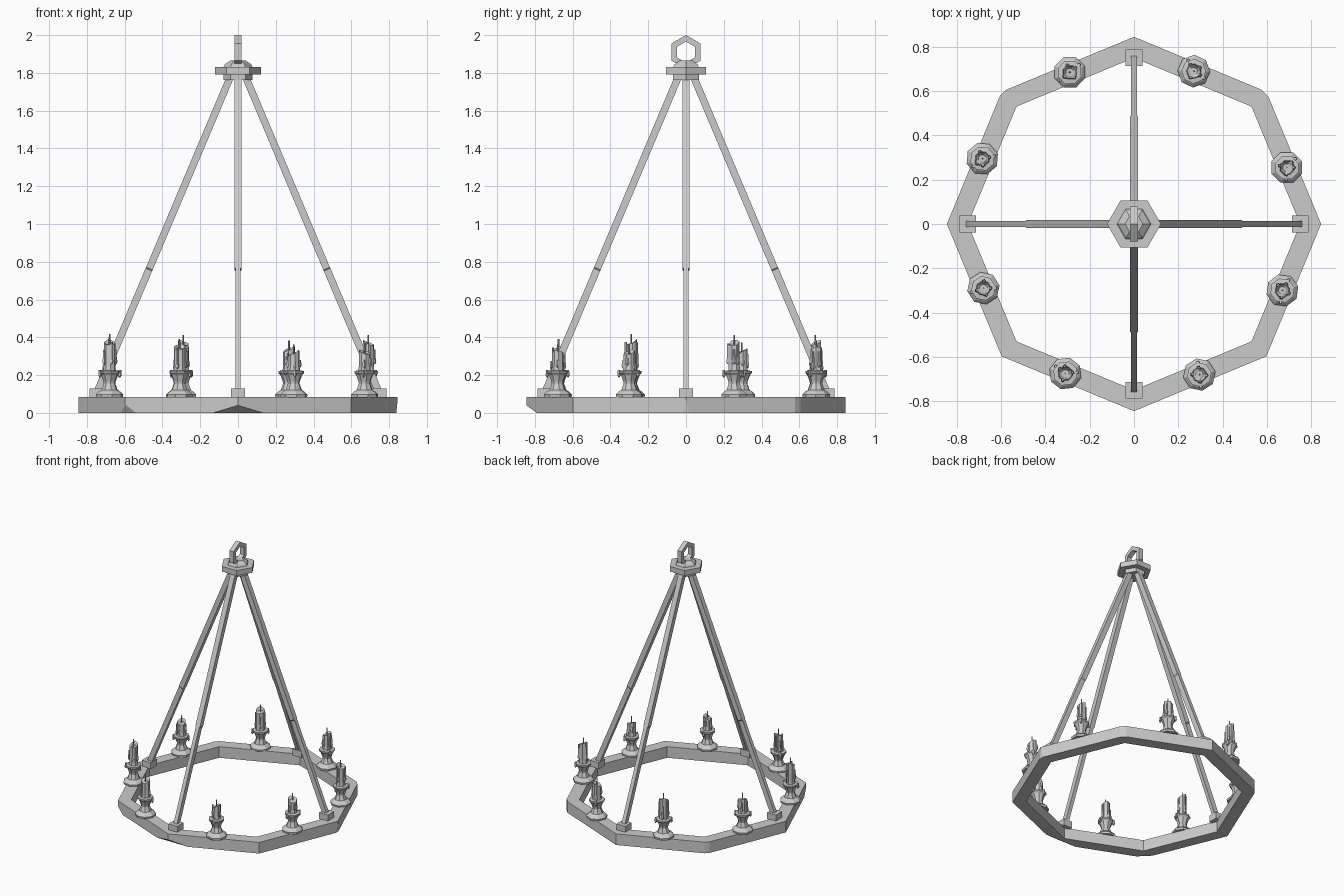
import bpy, bmesh, math, random
from math import cos, sin, pi, radians
from mathutils import Vector

if "Cube" in bpy.data.objects:
    bpy.data.objects.remove(bpy.data.objects["Cube"])

random.seed(4)


def make(name, bm):
    bmesh.ops.recalc_face_normals(bm, faces=bm.faces[:])
    me = bpy.data.meshes.new(name)
    bm.to_mesh(me)
    bm.free()
    ob = bpy.data.objects.new(name, me)
    bpy.context.collection.objects.link(ob)
    return ob


def lathe(bm, profile, n, cx=0, cy=0, z0=0, rot=0):
    """Capped faceted solid from (radius, height) pairs."""
    rings = [[bm.verts.new((cx + r * cos(rot + 2 * pi * i / n),
                            cy + r * sin(rot + 2 * pi * i / n), z0 + z))
              for i in range(n)] for r, z in profile]
    for a, b in zip(rings, rings[1:]):
        for i in range(n):
            j = (i + 1) % n
            bm.faces.new((a[i], a[j], b[j], b[i]))
    bm.faces.new(rings[0][::-1])
    bm.faces.new(rings[-1])
    return rings


def hollow(bm, n, r_out, r_in, lo, hi, place):
    """Flat polygon frame, place(angle, radius, depth) gives each point."""
    loops = [[bm.verts.new(place(2 * pi * i / n, r, d)) for i in range(n)]
             for r, d in ((r_out, lo), (r_out, hi), (r_in, hi), (r_in, lo))]
    for k in range(4):
        a, b = loops[k], loops[(k + 1) % 4]
        for i in range(n):
            j = (i + 1) % n
            bm.faces.new((a[i], a[j], b[j], b[i]))


def chip(bm, point, normal):
    bmesh.ops.bisect_plane(bm, geom=bm.verts[:] + bm.edges[:] + bm.faces[:],
                           plane_co=point, plane_no=normal, clear_outer=True)
    bmesh.ops.holes_fill(bm, edges=[e for e in bm.edges if e.is_boundary], sides=0)


# Octagonal wooden ring with chipped corners
bm = bmesh.new()
hollow(bm, 8, 0.845, 0.75, 0, 0.085, lambda a, r, d: (r * cos(a), r * sin(a), d))
for deg, r, slope in ((-90, 0.79, 0.055), (-135, 0.822, 0.02), (0, 0.838, 0.004),
                      (45, 0.836, 0.0), (135, 0.838, 0.0)):
    a = radians(deg)
    chip(bm, (r * cos(a), r * sin(a), 0), (0.04 * cos(a), 0.04 * sin(a), -slope))
make("ring", bm)

# Four feet blocks and stepped hanging rods
for k in range(4):
    a = k * pi / 2
    out, side = Vector((cos(a), sin(a), 0)), Vector((-sin(a), cos(a), 0))
    bm = bmesh.new()
    lathe(bm, [(0.053, 0.08), (0.053, 0.13)], 4, 0.75 * cos(a), 0.75 * sin(a), 0, pi / 4)
    make(f"rod_foot_{k + 1}", bm)

    bm = bmesh.new()
    loops = []
    for x, z, h in ((0.75, 0.1, 0.014), (0.472, 0.758, 0.014),
                    (0.469, 0.764, 0.019), (0.04, 1.78, 0.019)):
        across = (out * 0.921 + Vector((0, 0, 0.389))) * 0.019
        c = out * x + Vector((0, 0, z))
        loops.append([bm.verts.new(c + across * u + side * h * v)
                      for u, v in ((1, 1), (-1, 1), (-1, -1), (1, -1))])
    for p, q in zip(loops, loops[1:]):
        for i in range(4):
            bm.faces.new((p[i], p[i - 1], q[i - 1], q[i]))
    bm.faces.new(loops[0])
    bm.faces.new(loops[-1])
    make(f"hanging_rod_{k + 1}", bm)

# Hexagonal hub: collar, plate and cap
bm = bmesh.new()
lathe(bm, [(0.078, 1.762), (0.078, 1.795)], 6)
lathe(bm, [(0.122, 1.792), (0.122, 1.832)], 6)
lathe(bm, [(0.078, 1.83), (0.07, 1.845), (0.04, 1.865)], 6)
make("hub", bm)

# Hexagonal hanging loop
bm = bmesh.new()
hollow(bm, 6, 0.09, 0.056, -0.018, 0.018,
       lambda a, r, d: (d, r * sin(a), 1.91 + r * cos(a)))
make("hanging_loop", bm)

# Candle holders and melted candles: x, y, top of wax
candles = [(0.27, 0.69, 0.34), (-0.29, 0.685, 0.37), (-0.685, 0.295, 0.33),
           (-0.68, -0.29, 0.375), (-0.31, -0.675, 0.35), (0.295, -0.68, 0.32),
           (0.67, -0.3, 0.325), (0.69, 0.255, 0.37)]
holder = [(0.072, -0.003), (0.074, 0.012), (0.06, 0.026), (0.044, 0.036), (0.031, 0.07),
          (0.034, 0.085), (0.046, 0.115), (0.056, 0.126), (0.056, 0.137), (0.03, 0.14)]
for k, (x, y, top) in enumerate(candles):
    turn = random.uniform(0, pi)
    bm = bmesh.new()
    lathe(bm, holder, 8, x, y, 0.085, turn)
    make(f"candle_holder_{k + 1}", bm)

    bm = bmesh.new()
    wax = lathe(bm, [(0.035, 0.215), (0.031, 0.25), (0.031, top), (0.018, top - 0.01)],
                8, x, y, 0, turn)
    for i, v in enumerate(wax[2]):
        v.co.z += 0.014 * cos(i * pi / 4) + random.uniform(-0.008, 0.004)
    # Wax drips down the side, some hanging over the pan
    for i in range(4):
        a = turn + i * pi / 2 + random.uniform(-0.4, 0.4)
        low, high = random.uniform(0.22, 0.26), top - random.uniform(0.0, 0.05)
        lathe(bm, [(0.006, low), (0.011, low + 0.012), (0.007, low + 0.04), (0.006, high)],
              5, x + 0.031 * cos(a), y + 0.031 * sin(a))
        if i % 2:
            lathe(bm, [(0.003, 0.188), (0.009, 0.198), (0.007, 0.228)],
                  5, x + 0.055 * cos(a), y + 0.055 * sin(a))
    make(f"candle_{k + 1}", bm)

    bm = bmesh.new()
    lathe(bm, [(0.005, top - 0.015), (0.004, top + 0.042)], 4, x, y)
    make(f"wick_{k + 1}", bm)
